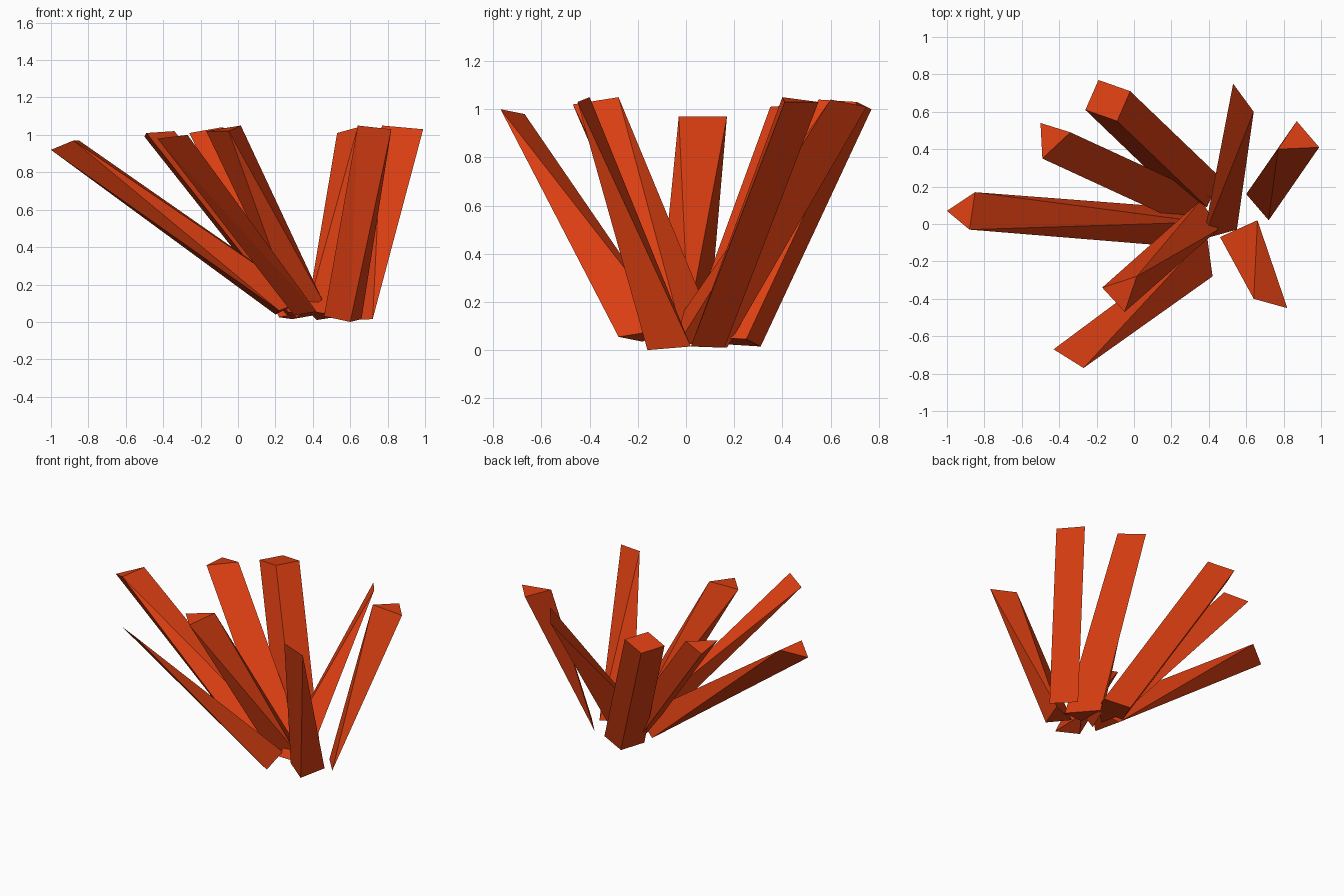
import bpy, bmesh
from mathutils import Vector

if "Cube" in bpy.data.objects:
    bpy.data.objects.remove(bpy.data.objects["Cube"])

mat = bpy.data.materials.new("rust_orange")
mat.diffuse_color = (0.72, 0.05, 0.006, 1)
mat.use_nodes = True
mat.node_tree.nodes["Principled BSDF"].inputs["Base Color"].default_value = mat.diffuse_color


def shard(name, tip, base):
    """Flat-faced crystal shard spanning a tip outline and a base outline."""
    bm = bmesh.new()
    for p in list(tip) + list(base):
        bm.verts.new(p)
    bmesh.ops.convex_hull(bm, input=bm.verts[:])
    bmesh.ops.dissolve_limit(bm, angle_limit=0.03, verts=bm.verts[:], edges=bm.edges[:])
    bmesh.ops.recalc_face_normals(bm, faces=bm.faces[:])
    me = bpy.data.meshes.new(name)
    bm.to_mesh(me)
    bm.free()
    me.materials.append(mat)
    bpy.context.collection.objects.link(bpy.data.objects.new(name, me))


def prism(name, tip, axis):
    """Shard with constant cross-section, swept from the tip along an axis."""
    shard(name, tip, [Vector(p) + Vector(axis) for p in tip])


# Constant-section shards at the back left
prism("square_shard",
      [(-.19, .77, 1.0), (-.02, .71, 1.03), (-.09, .55, 1.04), (-.26, .61, 1.01)],
      (.48, -.46, -.985))
prism("back_left_shard",
      [(-.50, .54, .99), (-.34, .49, 1.02), (-.49, .35, 1.01)],
      (.76, -.35, -.96))

# Long, low shard to the left
shard("left_shard",
      [(-1.0, .07, .92), (-.85, .17, .97), (-.88, -.03, .97)],
      [(.20, .09, .04), (.37, .01, .12), (.22, -.12, .06)])

# Front shards
shard("front_left_shard",
      [(-.43, -.67, .98), (-.27, -.77, 1.0)],
      [(.42, -.28, .055), (.30, -.18, .035), (.39, -.06, .09)])
shard("front_middle_shard",
      [(-.17, -.34, 1.02), (.015, -.28, 1.05), (-.05, -.47, 1.02)],
      [(.36, .13, .06), (.45, -.03, .12), (.31, -.04, .02)])
shard("front_right_shard",
      [(.82, -.45, 1.03), (.64, -.40, 1.05)],
      [(.66, .02, .015), (.46, -.07, .03), (.60, -.16, 0)])

# Right and back shards
shard("right_shard",
      [(.87, .55, 1.03), (.99, .41, 1.03), (.77, .40, 1.05)],
      [(.72, .02, .015), (.60, .16, .01)])
shard("back_shard",
      [(.53, .75, 1.01), (.64, .60, 1.04)],
      [(.55, -.03, .03), (.42, .17, .01), (.37, -.08, .06)])
